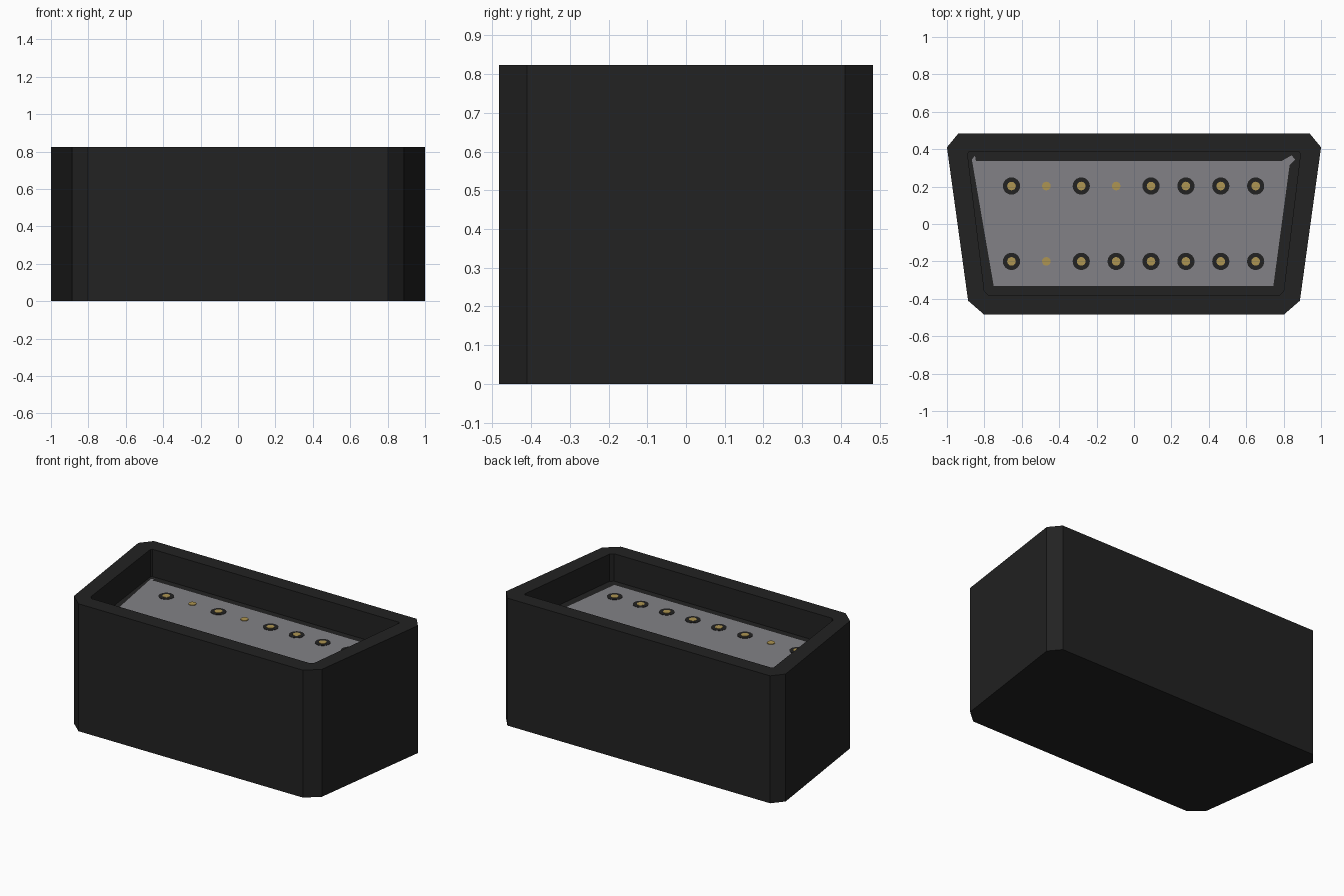
import bpy, bmesh, math

cube = bpy.data.objects.get("Cube")
if cube:
    bpy.data.objects.remove(cube, do_unlink=True)


def material(name, rgb):
    m = bpy.data.materials.new(name)
    m.use_nodes = True
    m.diffuse_color = (*rgb, 1)
    bsdf = next(n for n in m.node_tree.nodes if n.type == 'BSDF_PRINCIPLED')
    bsdf.inputs["Base Color"].default_value = (*rgb, 1)
    return m


BLACK = material("black plastic", (0.016, 0.016, 0.016))
GREY = material("grey plate", (0.225, 0.222, 0.24))
GOLD = material("gold contact", (0.42, 0.30, 0.085))


def finish(name, bm, mat):
    bmesh.ops.recalc_face_normals(bm, faces=bm.faces)
    me = bpy.data.meshes.new(name)
    bm.to_mesh(me)
    bm.free()
    me.materials.append(mat)
    ob = bpy.data.objects.new(name, me)
    bpy.context.collection.objects.link(ob)
    return ob


def loop(bm, pts, z):
    return [bm.verts.new((x, y, z)) for x, y in pts]


def bridge(bm, a, b):
    n = len(a)
    for i in range(n):
        bm.faces.new((a[i], a[(i + 1) % n], b[(i + 1) % n], b[i]))


def mirrored(half):
    """Close a right-hand outline with its mirror image."""
    return half + [(-x, y) for x, y in reversed(half)]


def prism(name, pts, z0, z1, mat):
    bm = bmesh.new()
    low, high = loop(bm, pts, z0), loop(bm, pts, z1)
    bridge(bm, low, high)
    bm.faces.new(low)
    bm.faces.new(high)
    return finish(name, bm, mat)


def circle(x, y, r, n=24):
    return [(x + r * math.cos(2 * math.pi * i / n),
             y + r * math.sin(2 * math.pi * i / n)) for i in range(n)]


HEIGHT, FLOOR = 0.824, 0.647

# Housing: chamfered trapezoid block with a recess in its top
outer = mirrored([(0.94, 0.483), (1.0, 0.41), (0.887, -0.41), (0.803, -0.483)])
inner = mirrored([(0.883, 0.385), (0.89, 0.375), (0.80, -0.36), (0.78, -0.38)])
bm = bmesh.new()
rings = [loop(bm, outer, 0), loop(bm, outer, HEIGHT),
         loop(bm, inner, HEIGHT), loop(bm, inner, FLOOR)]
for a, b in zip(rings, rings[1:]):
    bridge(bm, a, b)
bm.faces.new(rings[0])
bm.faces.new(rings[-1])
finish("housing", bm, BLACK)

# Contact plate lying on the recess floor, with uneven rear corners
plate = [(-0.75, -0.332), (0.745, -0.332), (0.832, 0.315), (0.862, 0.345),
         (0.842, 0.367), (0.79, 0.337), (-0.845, 0.337), (-0.85, 0.365),
         (-0.867, 0.345)]
prism("contact_plate", plate, FLOOR - 0.002, FLOOR + 0.003, GREY)

# Two rows of contacts; a few have no insulating ring
bare = {(0, 1), (1, 1), (1, 3)}
for row, y in enumerate((-0.2, 0.203)):
    for col in range(8):
        x = -0.655 + col * 0.1865
        tag = f"{'front' if row == 0 else 'rear'}_{col + 1}"
        if (row, col) not in bare:
            prism("insulating_ring_" + tag, circle(x, y, 0.046),
                  FLOOR, FLOOR + 0.005, BLACK)
        prism("contact_" + tag, circle(x, y, 0.023),
              FLOOR, FLOOR + 0.007, GOLD)
